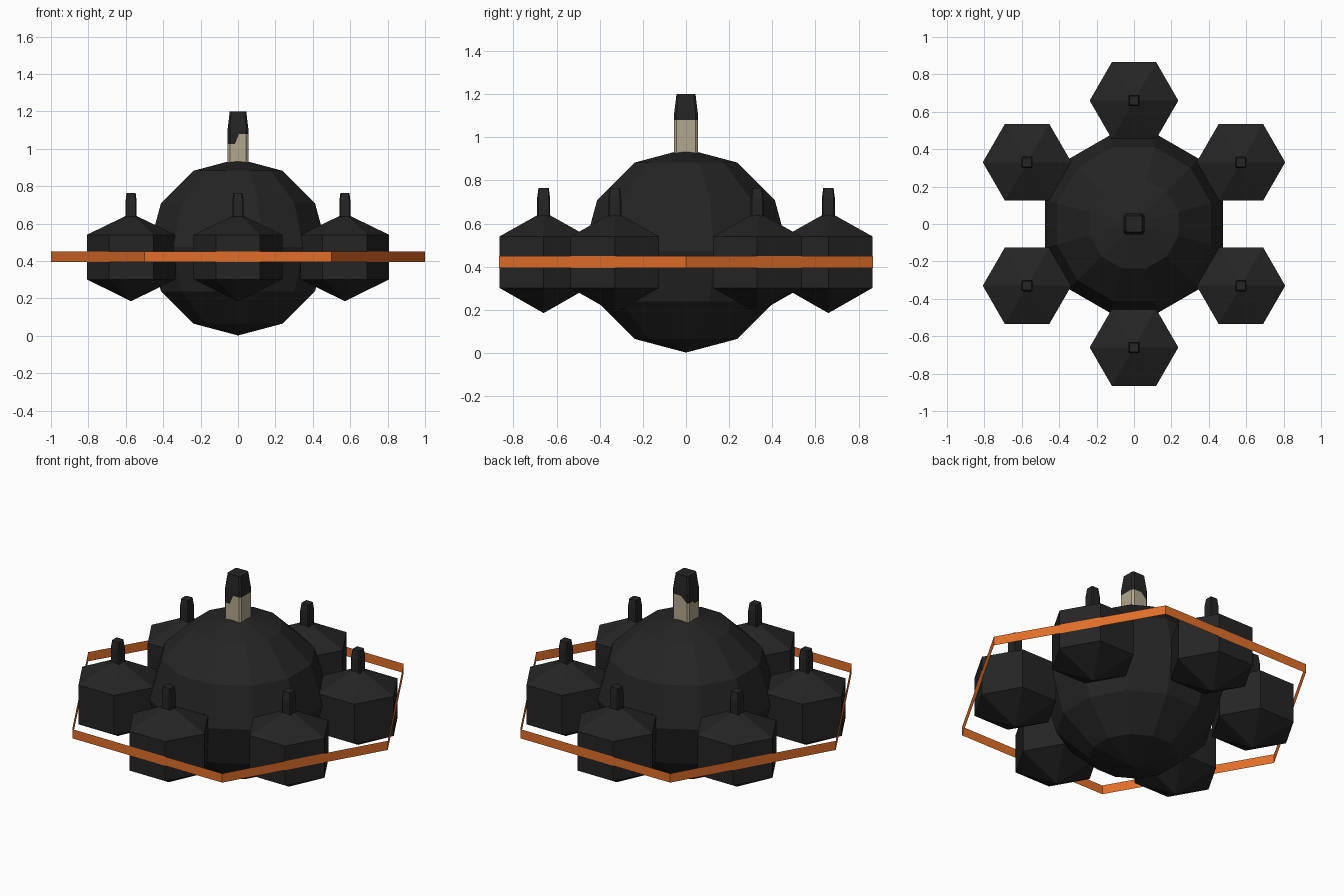
import bpy, bmesh, math
from mathutils import Matrix, Vector

cube = bpy.data.objects.get("Cube")
if cube:
    bpy.data.objects.remove(cube, do_unlink=True)


def material(name, rgb):
    m = bpy.data.materials.new(name)
    m.use_nodes = True
    colour = (*rgb, 1)
    m.diffuse_color = colour
    m.node_tree.nodes["Principled BSDF"].inputs["Base Color"].default_value = colour
    return m


DARK = material("charcoal", (0.018, 0.018, 0.018))
TAN = material("sand", (0.45, 0.39, 0.27))
ORANGE = material("orange", (0.75, 0.155, 0.022))


def finish(name, bm, mats, location=(0, 0, 0)):
    mesh = bpy.data.meshes.new(name)
    bm.to_mesh(mesh)
    bm.free()
    for m in mats:
        mesh.materials.append(m)
    obj = bpy.data.objects.new(name, mesh)
    obj.location = location
    bpy.context.collection.objects.link(obj)
    return obj


def bridge(bm, low, high, mat=0):
    n = len(low)
    for i in range(n):
        j = (i + 1) % n
        bm.faces.new((low[i], low[j], high[j], high[i])).material_index = mat


def hexagon(bm, radius, z):
    return [bm.verts.new((radius * math.cos(i * math.pi / 3),
                          radius * math.sin(i * math.pi / 3), z)) for i in range(6)]


# Square stack with clipped corners and a tapered top
def stack(name, location, half, height, mats, edge_height):
    bm = bmesh.new()
    side = [(1, t) for t in (-0.8, -0.3, 0.1, 0.8)]
    outline = []
    for k in range(4):
        turn = Matrix.Rotation(k * math.pi / 2, 2)
        outline += [turn @ Vector(p) * half for p in side]

    def ring(scale, z):
        return [bm.verts.new((p.x * scale, p.y * scale, z(p) * height)) for p in outline]

    base = ring(1, lambda p: 0)
    edge = ring(1, edge_height)
    shoulder = ring(1, lambda p: 0.7)
    top = ring(0.8, lambda p: 1)
    bridge(bm, base, edge, len(mats) - 1)
    bridge(bm, edge, shoulder)
    bridge(bm, shoulder, top)
    bm.faces.new(top)
    return finish(name, bm, mats, location)


# Central faceted body
bm = bmesh.new()
bmesh.ops.create_uvsphere(bm, u_segments=12, v_segments=6, radius=1)
bmesh.ops.rotate(bm, verts=bm.verts, matrix=Matrix.Rotation(math.pi / 12, 3, "Z"))
bmesh.ops.scale(bm, verts=bm.verts, vec=(0.492, 0.492, 0.472))
finish("central_body", bm, [DARK], (0, 0, 0.474))


# Main stack: the sand colour ends lower at the left-hand corners of the picture plane
def uneven_edge(p):
    if p.x < -0.01:
        return 0.42 if p.y < 0 else 0.48
    return 0.6


stack("main_stack", (0, 0, 0.9), 0.055, 0.3, [DARK, TAN], uneven_edge)

# Six outer pods, each with a small stack
for i in range(6):
    a = math.radians(30 + 60 * i)
    x, y = 0.66 * math.cos(a), 0.66 * math.sin(a)
    bm = bmesh.new()
    low, high = hexagon(bm, 0.237, 0.302), hexagon(bm, 0.237, 0.54)
    bridge(bm, low, high)
    bottom, apex = bm.verts.new((0, 0, 0.185)), bm.verts.new((0, 0, 0.655))
    for k in range(6):
        j = (k + 1) % 6
        bm.faces.new((low[j], low[k], bottom))
        bm.faces.new((high[k], high[j], apex))
    finish(f"pod_{i + 1}", bm, [DARK], (x, y, 0))
    stack(f"pod_stack_{i + 1}", (x, y, 0.61), 0.03, 0.155, [DARK], lambda p: 0.4)

# Thin outer band
bm = bmesh.new()
bridge(bm, hexagon(bm, 1, 0.395), hexagon(bm, 1, 0.45))
finish("outer_band", bm, [ORANGE])
